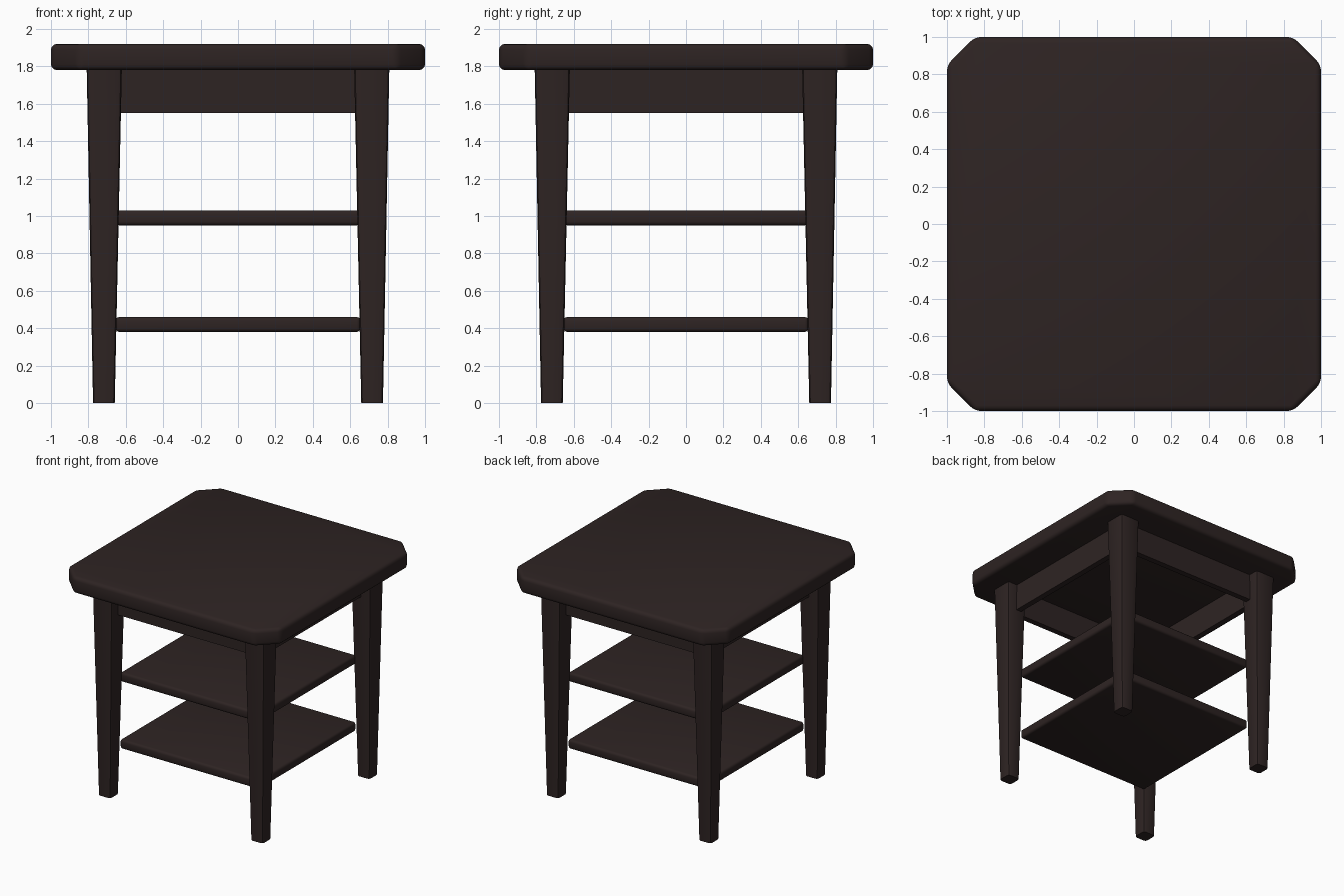
import bpy, bmesh, math

if "Cube" in bpy.data.objects:
    bpy.data.objects.remove(bpy.data.objects["Cube"])

wood = bpy.data.materials.new("dark brown wood")
wood.diffuse_color = (0.027, 0.0172, 0.0165, 1)
wood.use_nodes = True
wood.node_tree.nodes["Principled BSDF"].inputs["Base Color"].default_value = wood.diffuse_color


def loft(name, bottom, top, z0, z1, bevel, segments, vertical_only=False):
    """Solid between two outlines, with rounded edges."""
    bm = bmesh.new()
    lo = [bm.verts.new((x, y, z0)) for x, y in bottom]
    hi = [bm.verts.new((x, y, z1)) for x, y in top]
    n = len(lo)
    bm.faces.new(lo[::-1])
    bm.faces.new(hi)
    for i in range(n):
        j = (i + 1) % n
        bm.faces.new((lo[i], lo[j], hi[j], hi[i]))
    edges = [e for e in bm.edges
             if not vertical_only or abs(e.verts[0].co.z - e.verts[1].co.z) > 0.01]
    if bevel:
        bmesh.ops.bevel(bm, geom=edges, offset=bevel, segments=segments,
                        profile=0.5, affect='EDGES', clamp_overlap=True)
    bmesh.ops.recalc_face_normals(bm, faces=bm.faces)
    mesh = bpy.data.meshes.new(name)
    bm.to_mesh(mesh)
    bm.free()
    mesh.materials.append(wood)
    obj = bpy.data.objects.new(name, mesh)
    bpy.context.collection.objects.link(obj)
    bpy.ops.object.select_all(action='DESELECT')
    obj.select_set(True)
    bpy.context.view_layer.objects.active = obj
    bpy.ops.object.shade_smooth_by_angle(angle=math.radians(35))
    return obj


def rect(cx, cy, hx, hy):
    return [(cx - hx, cy - hy), (cx + hx, cy - hy), (cx + hx, cy + hy), (cx - hx, cy + hy)]


# Tabletop: square with cut corners and rounded edges
c = 0.85
octagon = [(-c, -1), (c, -1), (1, -c), (1, c), (c, 1), (-c, 1), (-1, c), (-1, -c)]
loft("tabletop", octagon, octagon, 1.78, 1.92, 0.03, 3)

# Four tapered legs with softened corners
for yname, sy in (("front", -1), ("back", 1)):
    for xname, sx in (("left", -1), ("right", 1)):
        loft(f"{yname}_{xname}_leg",
             rect(sx * 0.717, sy * 0.717, 0.058, 0.058),
             rect(sx * 0.715, sy * 0.715, 0.094, 0.094),
             0, 1.785, 0.02, 2, vertical_only=True)

# Aprons set in at the middle of the legs
for name, cx, cy, hx, hy in (("front", 0, -0.695, 0.64, 0.025), ("back", 0, 0.695, 0.64, 0.025),
                             ("left", -0.695, 0, 0.025, 0.64), ("right", 0.695, 0, 0.025, 0.64)):
    outline = rect(cx, cy, hx, hy)
    loft(f"{name}_apron", outline, outline, 1.55, 1.785, 0, 1)

# Two square shelves held between the inner leg corners
for name, z in (("lower_shelf", 0.38), ("upper_shelf", 0.95)):
    outline = rect(0, 0, 0.655, 0.655)
    loft(name, outline, outline, z, z + 0.08, 0.02, 3)
